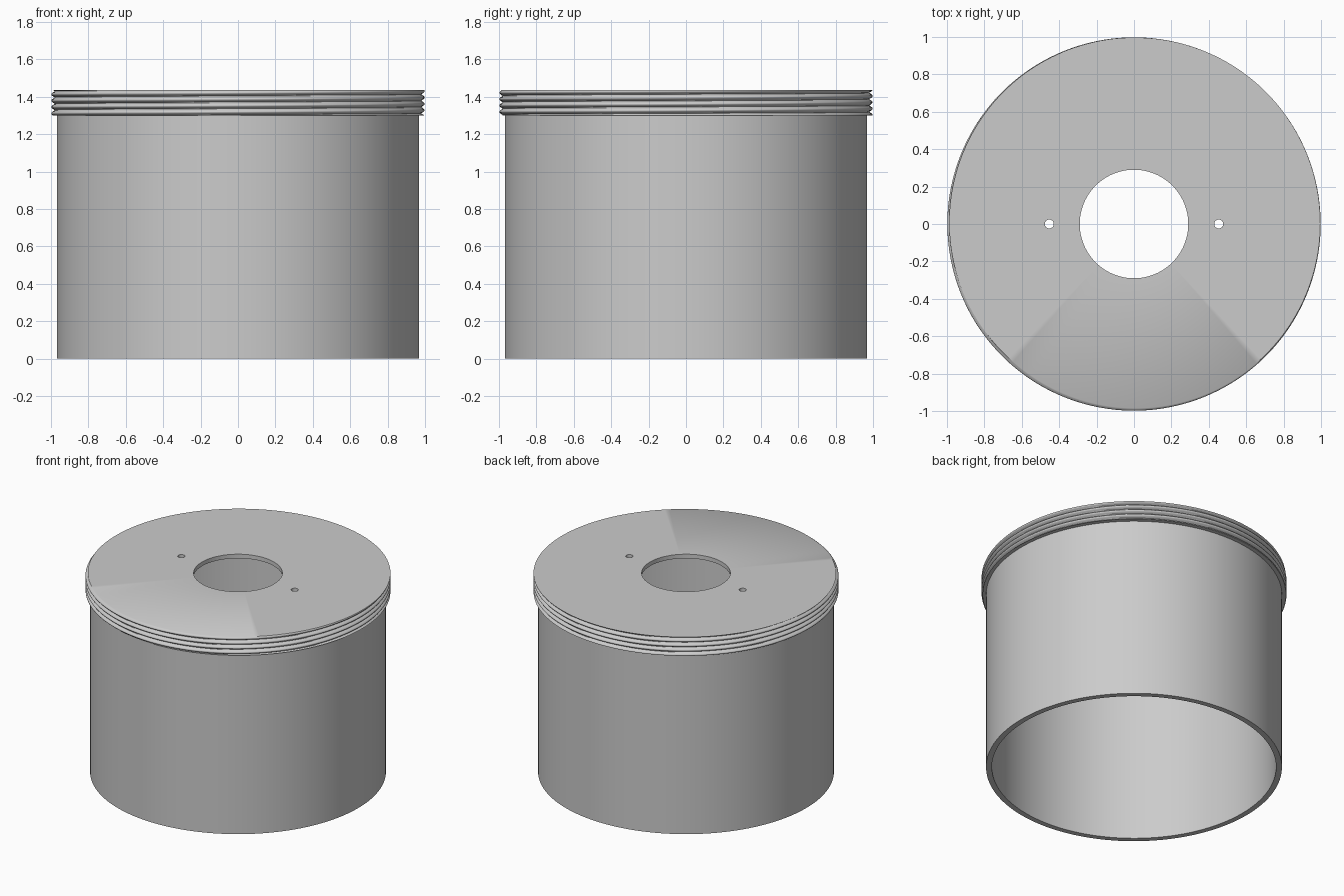
import bpy, bmesh, math

old = bpy.data.objects.get("Cube")
if old:
    bpy.data.objects.remove(old, do_unlink=True)

SEGMENTS = 192
HEIGHT, THREAD_BASE = 1.435, 1.3
OUTER, INNER = 0.968, 0.93
LID_THICKNESS, HOLE = 0.03, 0.29
ROOT, CREST, PITCH = 0.979, 0.998, 0.034
ROWS = 40

grey = bpy.data.materials.new("plain grey")
grey.use_nodes = True
colour = (0.6, 0.6, 0.6, 1)
grey.diffuse_color = colour
grey.node_tree.nodes["Principled BSDF"].inputs["Base Color"].default_value = colour


def thread_radius(z, angle):
    """Rounded ridges that climb like a right-handed screw."""
    phase = (z - HEIGHT) / PITCH - (angle - math.radians(55)) / math.tau
    return ROOT + (CREST - ROOT) * abs(math.cos(math.pi * phase))


def profile(angle):
    """Closed radius/height section of the cap at one angle."""
    points = [(INNER, 0), (OUTER, 0), (OUTER, THREAD_BASE)]
    for i in range(ROWS + 1):
        z = THREAD_BASE + (HEIGHT - THREAD_BASE) * i / ROWS
        points.append((thread_radius(z, angle), z))
    under = HEIGHT - LID_THICKNESS
    return points + [(HOLE, HEIGHT), (HOLE, under), (INNER, under)]


# Hollow body, threaded rim and lid as one turned solid
bm = bmesh.new()
rings = []
for s in range(SEGMENTS):
    a = math.tau * s / SEGMENTS
    rings.append([bm.verts.new((r * math.cos(a), r * math.sin(a), z))
                  for r, z in profile(a)])
for s, ring in enumerate(rings):
    after = rings[(s + 1) % SEGMENTS]
    for i in range(len(ring)):
        j = (i + 1) % len(ring)
        bm.faces.new((ring[i], after[i], after[j], ring[j]))
bmesh.ops.recalc_face_normals(bm, faces=bm.faces)
mesh = bpy.data.meshes.new("threaded_cap")
bm.to_mesh(mesh)
bm.free()
mesh.materials.append(grey)
cap = bpy.data.objects.new("threaded_cap", mesh)
bpy.context.collection.objects.link(cap)

# Two small holes drilled through the lid
for side, x in (("left", 0.453), ("right", -0.453)):
    bpy.ops.mesh.primitive_cylinder_add(vertices=32, radius=0.024, depth=0.2,
                                        location=(x, 0, HEIGHT))
    drill = bpy.context.object
    drill.name = side + "_drill"
    drill.hide_render = True
    drill.data.materials.append(grey)
    cut = cap.modifiers.new(side + "_pin_hole", "BOOLEAN")
    cut.operation = "DIFFERENCE"
    cut.solver = "EXACT"
    cut.object = drill
    bpy.ops.object.select_all(action="DESELECT")
    cap.select_set(True)
    bpy.context.view_layer.objects.active = cap
    bpy.ops.object.modifier_apply(modifier=cut.name)
    bpy.data.objects.remove(drill, do_unlink=True)

bpy.ops.object.shade_smooth_by_angle(angle=math.radians(40))
